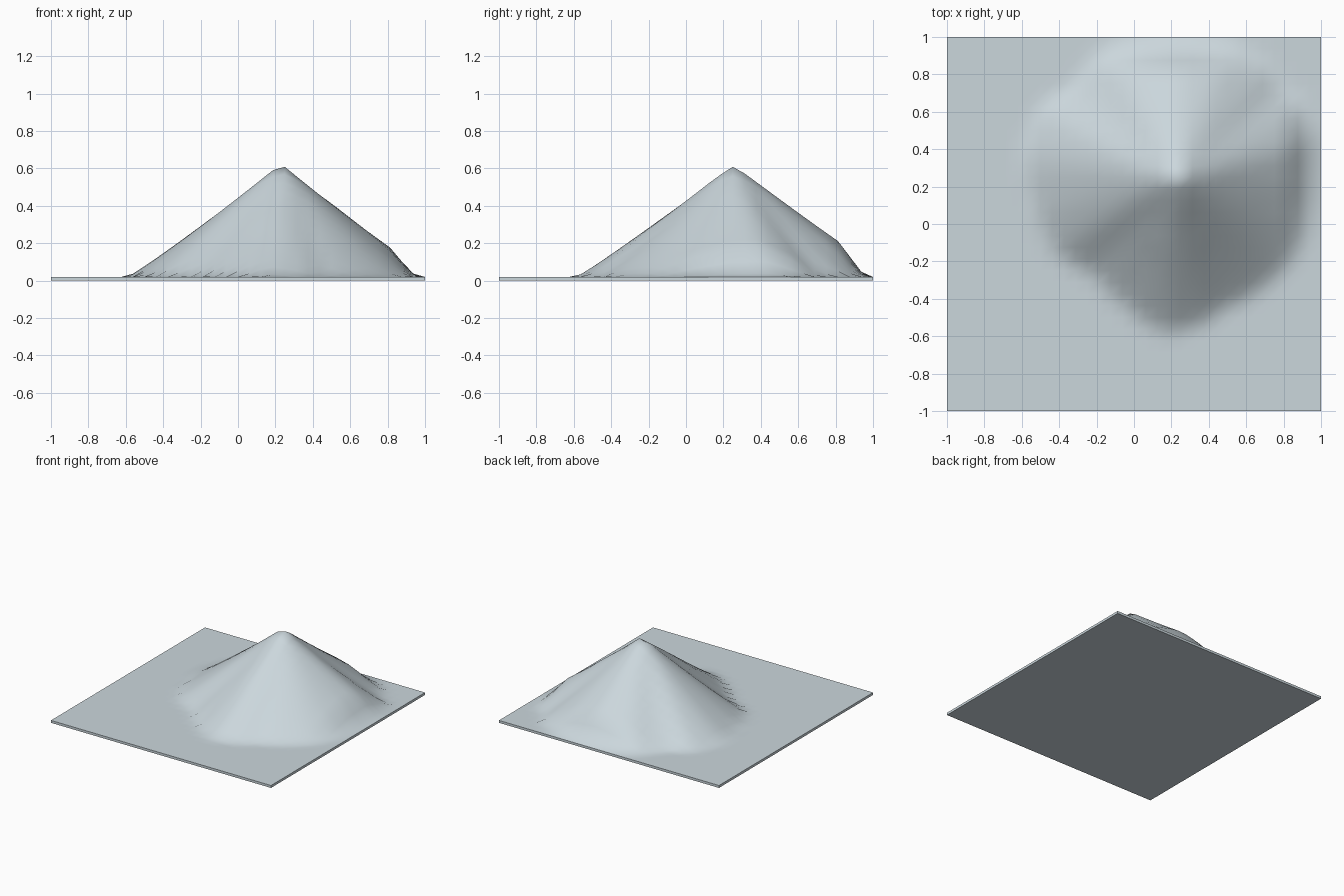
import bpy, bmesh, math

if "Cube" in bpy.data.objects:
    bpy.data.objects.remove(bpy.data.objects["Cube"])

N = 32                      # grid cells per side
STEP = 2 / N
PLATE = 0.02                # plate thickness
CX, CY, PEAK = 0.23, 0.25, 0.605

# foot outline of the mountain: (angle in degrees, radius)
FOOT = [(0, .80), (15, .84), (27, .80), (40, .74), (54, .78), (71, .83), (90, .86), (109, .83),
        (120, .80), (130, .75), (140, .74), (155, .82), (170, .83), (191, .80),
        (207, .78), (229, .70), (246, .74), (256, .80), (266, .84), (277, .81),
        (290, .75), (308, .75), (326, .76), (345, .77), (360, .80)]


def smooth(t):
    t = max(0.0, min(1.0, t))
    return t * t * (3 - 2 * t)


def foot_radius(a):
    for (a0, r0), (a1, r1) in zip(FOOT, FOOT[1:]):
        if a <= a1:
            return r0 + (r1 - r0) * smooth((a - a0) / (a1 - a0))
    return FOOT[-1][1]


def height(x, y):
    dx, dy = x - CX, y - CY
    r = math.hypot(dx, dy)
    t = r / foot_radius(math.degrees(math.atan2(dy, dx)) % 360)
    h = PEAK * max(0.0, 1 - t) ** 1.08
    border = min(1 - abs(x), 1 - abs(y))        # flatten towards the plate rim
    return PLATE + h * smooth(border / 0.1875)


# terrain: height grid with skirt walls and a flat underside
bm = bmesh.new()
grid = [[bm.verts.new((-1 + i * STEP, -1 + j * STEP, height(-1 + i * STEP, -1 + j * STEP)))
         for i in range(N + 1)] for j in range(N + 1)]
for j in range(N):
    for i in range(N):
        f = bm.faces.new((grid[j][i], grid[j][i + 1], grid[j + 1][i + 1], grid[j + 1][i]))
        f.smooth = True
corners = [(0, 0), (N, 0), (N, N), (0, N)]
base = [bm.verts.new((-1 + i * STEP, -1 + j * STEP, 0)) for i, j in corners]
bm.faces.new(base[::-1])
rims = [[grid[0][i] for i in range(N + 1)],
        [grid[j][N] for j in range(N + 1)],
        [grid[N][N - i] for i in range(N + 1)],
        [grid[N - j][0] for j in range(N + 1)]]
for k, rim in enumerate(rims):
    bm.faces.new([base[k], base[(k + 1) % 4]] + rim[::-1])
bm.normal_update()
for e in bm.edges:                              # keep the plate rim crisp
    if len(e.link_faces) == 2 and e.calc_face_angle() > 1.0:
        e.smooth = False

mesh = bpy.data.meshes.new("mountain_terrain")
bm.to_mesh(mesh)
bm.free()
obj = bpy.data.objects.new("mountain_terrain", mesh)
bpy.context.collection.objects.link(obj)

mat = bpy.data.materials.new("pale_blue_grey")
mat.diffuse_color = (0.60, 0.68, 0.72, 1)
mat.use_nodes = True
mat.node_tree.nodes["Principled BSDF"].inputs["Base Color"].default_value = mat.diffuse_color
mesh.materials.append(mat)
